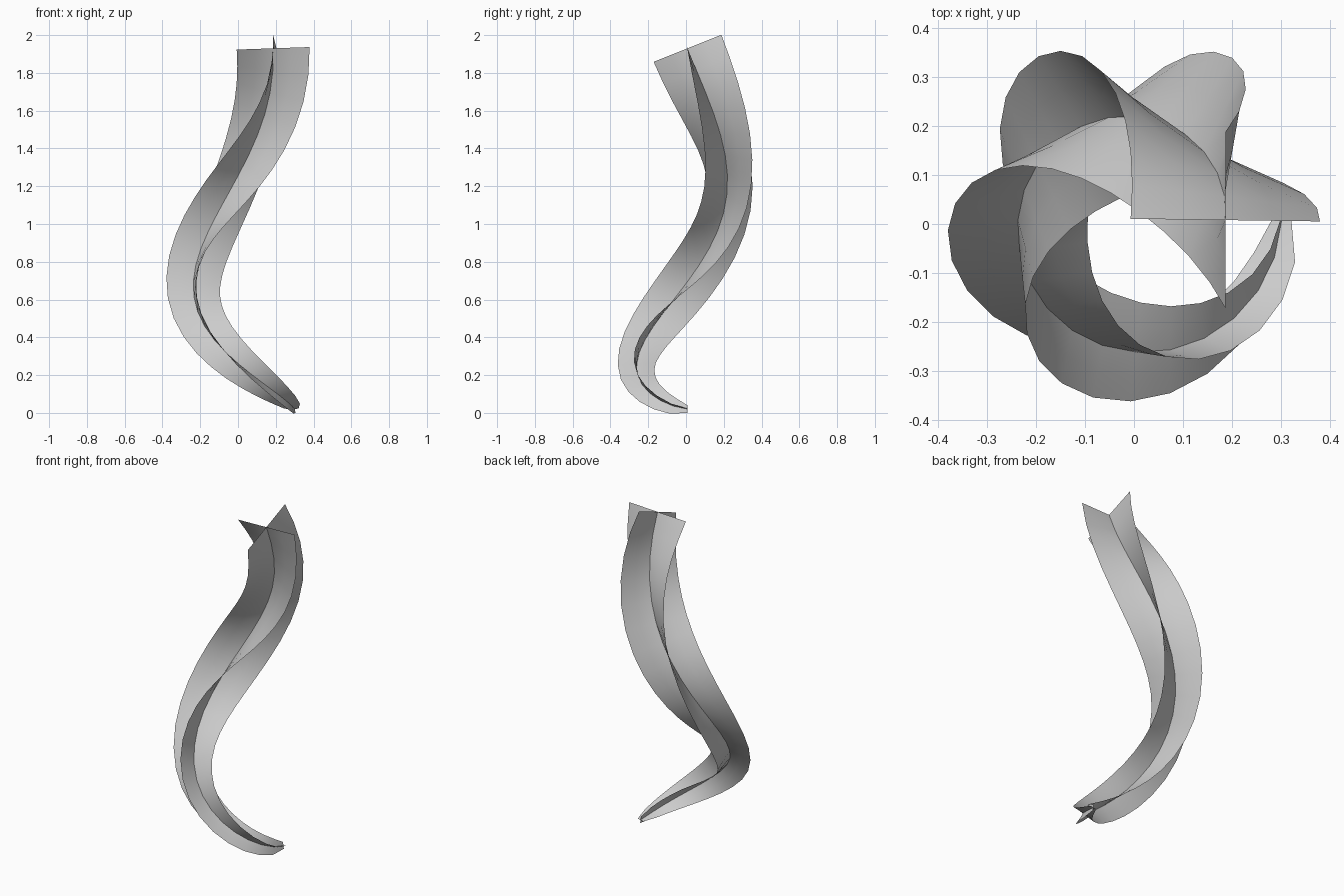
import bpy, math
from mathutils import Vector, Quaternion

if "Cube" in bpy.data.objects:
    bpy.data.objects.remove(bpy.data.objects["Cube"])

SEG = 24
ACROSS = 4
SUB = 12

def centre(t):
    # tightening clockwise spiral that steepens as it rises
    r, a = 0.2975 - 0.115 * t, -2 * math.pi * t
    return Vector((0.0035 + r * math.cos(a), 0.008 + r * math.sin(a),
                   0.02 + 1.91 * max(t, 0) ** 1.5))

def half_width(t):
    return 0.02 + 0.173 * 0.5 * (math.sqrt(t) + t * (2 - t))

def tangent(t):
    return (centre(min(t + 1e-4, 1)) - centre(max(t - 1e-4, 0))).normalized()

# running length along the spiral
N = SEG * SUB
length = [0.0]
for k in range(N):
    length.append(length[-1] + (centre((k + 1) / N) - centre(k / N)).length)

# twist-free frame carried down from the top, plus a half turn spread over length
sides = {}
prev = tangent(1)
n = Vector((1, 0, 0))
for k in range(N, -1, -1):
    tan = tangent(k / N)
    n = prev.rotation_difference(tan) @ n
    n = (n - tan * n.dot(tan)).normalized()
    prev = tan
    if k % SUB == 0:
        sides[k // SUB] = Quaternion(tan, math.pi * (length[k] / length[-1] - 1)) @ n

def ribbon(name, quarter):
    verts, faces = [], []
    for i in range(SEG + 1):
        t = i / SEG
        d = Quaternion(tangent(t), quarter * math.pi / 2) @ sides[i]
        for j in range(ACROSS + 1):
            verts.append(centre(t) + d * half_width(t) * (2 * j / ACROSS - 1))
    w = ACROSS + 1
    for i in range(SEG):
        for j in range(ACROSS):
            a = i * w + j
            faces.append((a, a + 1, a + w + 1, a + w))
    me = bpy.data.meshes.new(name)
    me.from_pydata(verts, [], faces)
    me.shade_smooth()
    bpy.context.collection.objects.link(bpy.data.objects.new(name, me))

# two crossed ribbons
ribbon("ribbon_a", 0)
ribbon("ribbon_b", 1)
